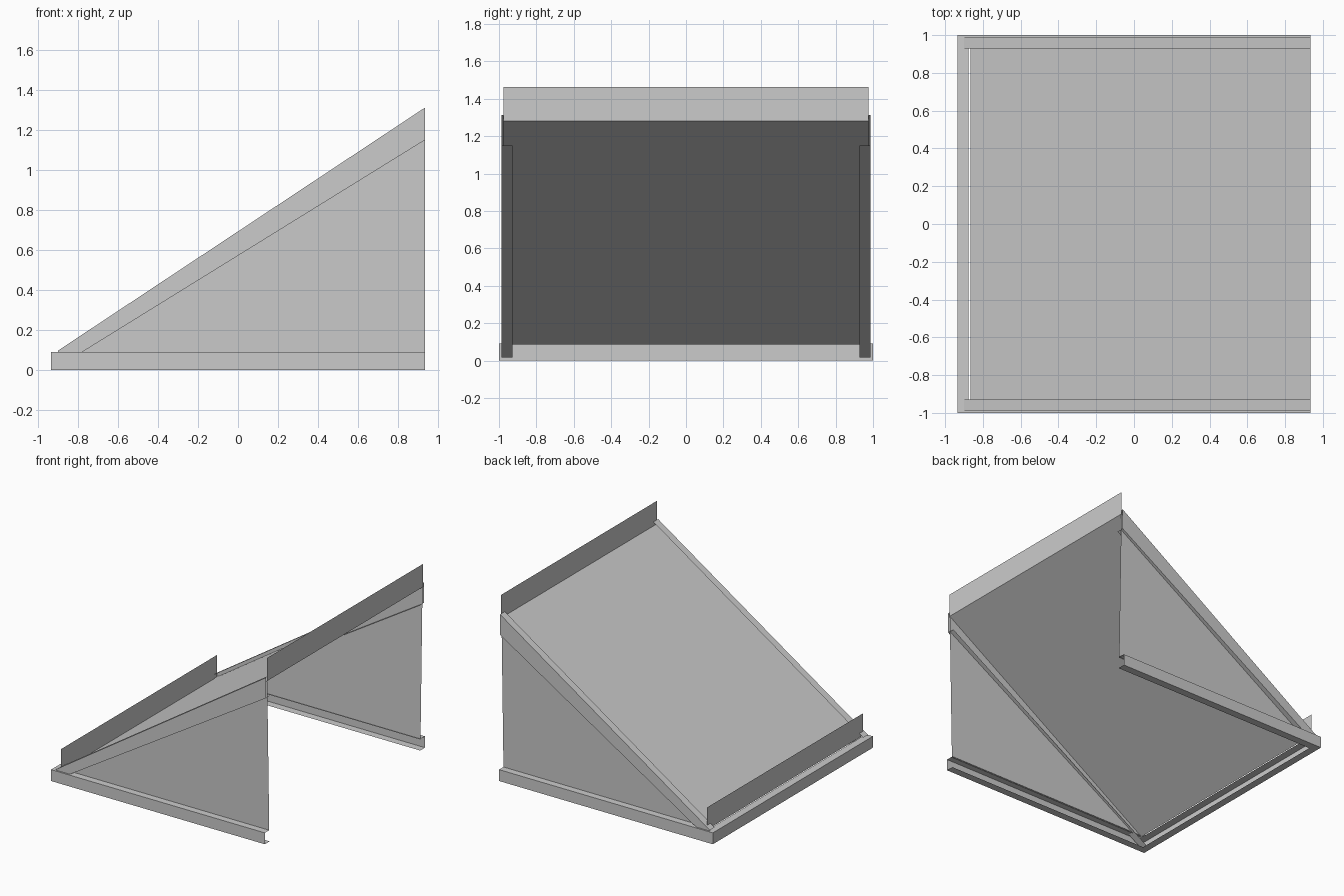
import bpy

if "Cube" in bpy.data.objects:
    bpy.data.objects.remove(bpy.data.objects["Cube"])

X = 0.935        # half length
SLOPE = 0.663    # roof pitch


def sheet(name, rows):
    """Thin sheet metal: quads strung between matching rows of points."""
    n = len(rows[0])
    verts = [p for row in rows for p in row]
    faces = [(r * n + i, r * n + i + 1, (r + 1) * n + i + 1, (r + 1) * n + i)
             for r in range(len(rows) - 1) for i in range(n - 1)]
    me = bpy.data.meshes.new(name)
    me.from_pydata(verts, [], faces)
    ob = bpy.data.objects.new(name, me)
    bpy.context.collection.objects.link(ob)
    return ob


def roof_z(x, lift=0.0):
    return 1.28 + SLOPE * (x - X) + lift


# Base channel: C profile swept round three sides, open at the tall end
def base_row(inset, z):
    return [(X, -1 + inset, z), (-X + inset, -1 + inset, z),
            (-X + inset, 1 - inset, z), (X, 1 - inset, z)]


sheet("base_channel", [base_row(0.06, 0), base_row(0, 0),
                       base_row(0, 0.09), base_row(0.06, 0.09)])

# Sloping roof panel
low_x, w = -0.865, 0.975
sheet("roof_panel", [[(low_x, -w, roof_z(low_x)), (low_x, w, roof_z(low_x))],
                     [(X, -w, roof_z(X)), (X, w, roof_z(X))]])

# Upright flaps along the low and high roof edges
for name, x, h in (("low_flap", low_x, 0.175), ("high_flap", X, 0.182)):
    z = roof_z(x)
    sheet(name, [[(x, -w, z), (x, w, z)], [(x, -w, z + h), (x, w, z + h)]])

for side, s in (("front", -1), ("back", 1)):
    # Tapered rake channel along the sloping edge
    start, end = -0.9, X
    profile = [(0.928, 1), (0.987, 1), (0.987, 0), (0.928, 0)]
    sheet(side + "_rake_channel",
          [[(start, s * y, 0.097 if top else 0.015) for y, top in profile],
           [(end, s * y, 1.312 if top else 1.15) for y, top in profile]])

    # Triangular side wall, leaning slightly inward at its foot
    me = bpy.data.meshes.new(side + "_wall")
    me.from_pydata([(X, s * 0.97, roof_z(X)), (X, s * 0.945, 0.085),
                    (low_x, s * 0.945, 0.085)], [], [(0, 1, 2)])
    bpy.context.collection.objects.link(
        bpy.data.objects.new(side + "_wall", me))
